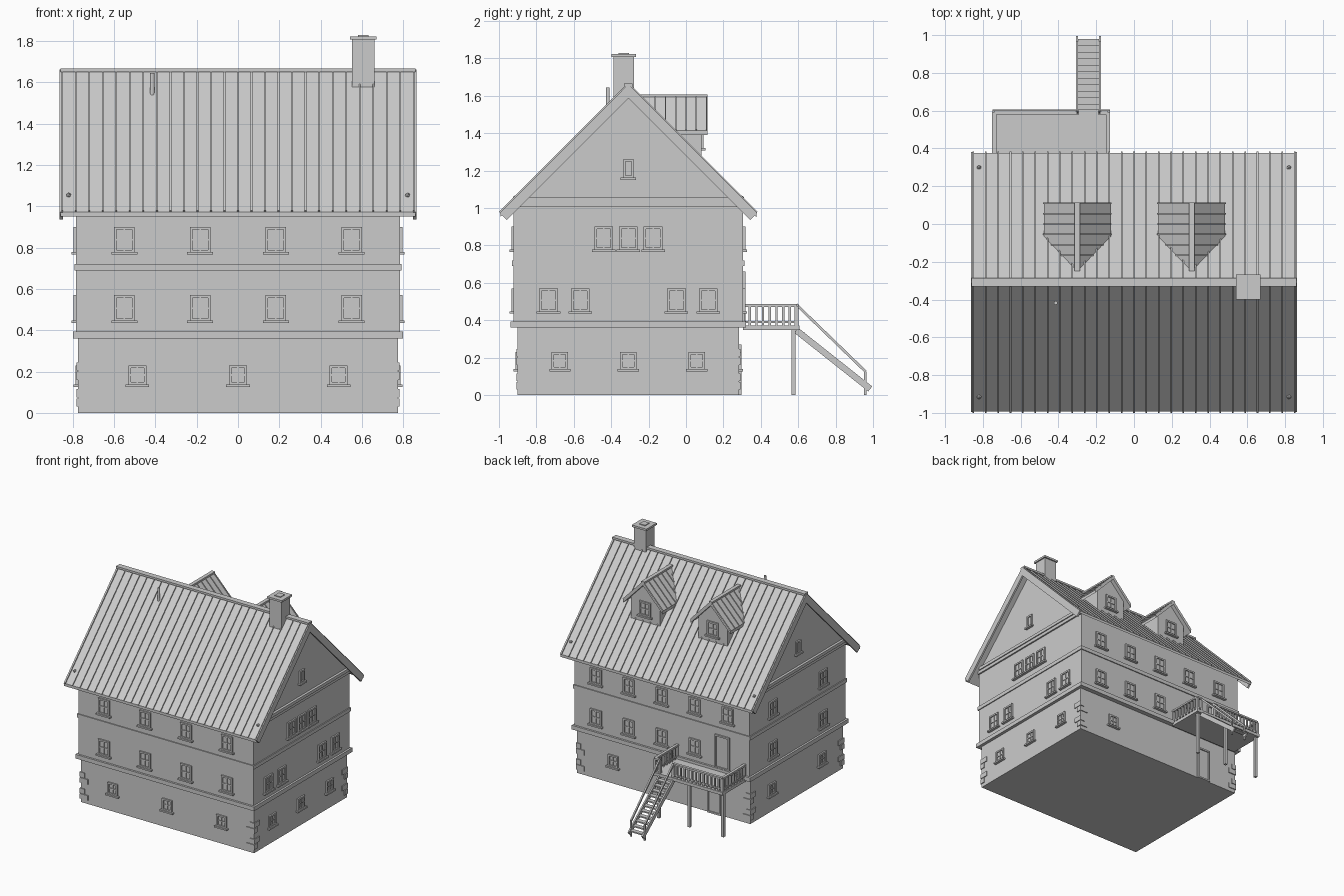
import bpy, bmesh, math
from mathutils import Matrix, Vector

if "Cube" in bpy.data.objects:
    bpy.data.objects.remove(bpy.data.objects["Cube"])

CY, RIDGE = -0.308, 1.658          # house centre line, ridge height (45 degree roof)
HX, HY = 0.783, 0.613              # storey half sizes
BX, BY = 0.774, 0.592              # stone base half sizes
RX, RY = 0.86, 0.685               # roof half sizes


class Part:
    """Collects simple solids into one mesh object."""
    def __init__(self):
        self.bm = bmesh.new()

    def box(self, x, y, z, m=Matrix()):
        c = Vector((sum(x) / 2, sum(y) / 2, sum(z) / 2))
        s = Matrix.Diagonal((x[1] - x[0], y[1] - y[0], z[1] - z[0], 1))
        bmesh.ops.create_cube(self.bm, size=1, matrix=m @ Matrix.Translation(c) @ s)

    def beam(self, p, q, w, h):
        p, q = Vector(p), Vector(q)
        d = q - p
        r = d.to_track_quat('Y', 'Z').to_matrix().to_4x4()
        m = Matrix.Translation((p + q) / 2) @ r
        self.box((-w / 2, w / 2), (-d.length / 2, d.length / 2), (-h / 2, h / 2), m)

    def prism(self, a, b):
        va = [self.bm.verts.new(p) for p in a]
        vb = [self.bm.verts.new(p) for p in b]
        n = len(a)
        self.bm.faces.new(va)
        self.bm.faces.new(vb[::-1])
        for i in range(n):
            j = (i + 1) % n
            self.bm.faces.new((va[i], vb[i], vb[j], va[j]))

    def slab(self, pts, t):
        self.prism(pts, [(x, y, z - t) for x, y, z in pts])

    def done(self, name):
        bmesh.ops.recalc_face_normals(self.bm, faces=self.bm.faces)
        me = bpy.data.meshes.new(name)
        self.bm.to_mesh(me)
        self.bm.free()
        ob = bpy.data.objects.new(name, me)
        bpy.context.collection.objects.link(ob)
        return ob


def roof_z(y):
    return RIDGE - abs(y - CY)


def wall(turn, dist, u=0, z=0, cx=0):
    """Local frame on a wall: x along it, -y outwards. turn 0 front, 1 right, 2 back, 3 left."""
    return (Matrix.Translation((cx, CY, 0)) @ Matrix.Rotation(turn * math.pi / 2, 4, 'Z')
            @ Matrix.Translation((u, -dist, z)))


def window(p, m, w=0.1, h=0.125, cross=True, sill=True):
    a, b, t = w / 2, h / 2, 0.013
    p.box((-a, a), (-0.003, 0.01), (-b, b), m)                       # glass
    for s in (-1, 1):
        e = sorted((s * a, s * (a - t)))
        p.box(e, (-0.012, 0.005), (-b, b), m)
        e = sorted((s * b, s * (b - t)))
        p.box((-a, a), (-0.012, 0.005), e, m)
    if cross:
        p.box((-0.004, 0.004), (-0.009, 0.005), (-b, b), m)
        p.box((-a, a), (-0.009, 0.005), (-0.004, 0.004), m)
    if sill:
        p.box((-a - 0.013, a + 0.013), (-0.022, 0.005), (-b - 0.01, -b + 0.002), m)


# Stone base with corner stones
p = Part()
p.box((-BX, BX), (CY - BY, CY + BY), (0, 0.37))
p.done("stone_base")
p = Part()
for sx in (-1, 1):
    for sy in (-1, 1):
        for i, z in enumerate((0.03, 0.075, 0.16, 0.205)):
            lx, ly = ((0.065, 0.035), (0.035, 0.065))[i % 2]
            x = sorted((sx * (BX + 0.007), sx * (BX - lx)))
            y = sorted((CY + sy * (BY + 0.007), CY + sy * (BY - ly)))
            p.box(x, y, (z, z + 0.04))
p.done("corner_stones")

# Timber storeys with gables
p = Part()
prof = [(-HY, 0.37), (HY, 0.37), (HY, RIDGE - HY - 0.02), (0, RIDGE - 0.02), (-HY, RIDGE - HY - 0.02)]
p.prism([(-HX, CY + y, z) for y, z in prof], [(HX, CY + y, z) for y, z in prof])
p.done("timber_walls")

# Horizontal bands
p = Part()
for z0, z1, e in ((0.36, 0.393, 0.016), (0.69, 0.72, 0.008)):
    p.box((-HX - e, HX + e), (CY - HY - e, CY + HY + e), (z0, z1))
for s in (-1, 1):
    p.box(sorted((s * (HX - 0.01), s * (HX + 0.012))), (CY - HY, CY + HY), (1.005, 1.03))
    p.box(sorted((s * (HX - 0.01), s * (HX + 0.02))), (CY - 0.59, CY + 0.59), (1.03, 1.055))
p.done("wall_bands")

# Windows on all four sides
p = Part()
for z in (0.838, 0.507):
    for u in (-0.55, -0.183, 0.183, 0.55):
        window(p, wall(0, HY, u, z))
    for u in (-0.32, 0.32):
        window(p, wall(3, HX, u, z))
    for u in (-0.59, -0.295, 0, 0.295, 0.59):
        if not (z < 0.6 and u > 0.5):
            window(p, wall(2, HY, u, z))
for u in (-0.132, 0, 0.132):
    window(p, wall(1, HX, u, 0.838))
for u in (-0.427, -0.257, 0.257, 0.427):
    window(p, wall(1, HX, u, 0.507))
for turn, d, us in ((0, BY, (-0.487, 0, 0.487)), (1, BX, (-0.366, 0, 0.366)),
                    (3, BX, (-0.32, 0.32)), (2, BY, (-0.45,))):
    for u in us:
        window(p, wall(turn, d, u, 0.183), 0.088, 0.095)
for turn in (1, 3):
    window(p, wall(turn, HX, 0, 1.21), 0.058, 0.1, False)
p.done("windows")

# Back doors
p = Part()
window(p, wall(2, HY, 0.54, 0.525), 0.13, 0.27, False, False)
window(p, wall(2, BY, 0.455, 0.135), 0.12, 0.27, False, False)
p.done("doors")

# Main roof, seams, ridge cap
p, q = Part(), Part()
for s in (-1, 1):
    ye, ze = CY + s * RY, RIDGE - RY
    p.slab([(-RX, CY, RIDGE), (RX, CY, RIDGE), (RX, ye, ze), (-RX, ye, ze)], 0.022)
    for i in range(27):
        x = -0.85 + i * 1.7 / 26
        q.beam((x, CY, RIDGE), (x, ye, ze), 0.008, 0.018)
    q.beam((-RX, CY + s * 0.008, RIDGE), (RX, CY + s * 0.008, RIDGE), 0.03, 0.016)
p.done("main_roof")
q.done("roof_seams")

# Barge boards
p = Part()
c = [(-RY - 0.003, RIDGE - RY), (0, RIDGE + 0.004), (RY + 0.003, RIDGE - RY),
     (RY - 0.034, RIDGE - RY - 0.038), (0, RIDGE - 0.072), (-RY + 0.034, RIDGE - RY - 0.038)]
for s in (-1, 1):
    p.prism([(s * (RX - 0.012), CY + y, z) for y, z in c], [(s * (RX + 0.003), CY + y, z) for y, z in c])
p.done("barge_boards")

# Small round beam tips at the roof corners
p = Part()
for x in (-0.82, 0.82):
    for y in (-0.607, 0.607):
        bmesh.ops.create_icosphere(p.bm, subdivisions=1, radius=0.013,
                                   matrix=Matrix.Translation((x, CY + y, 1.053)))
p.done("beam_tips")

# Dormers on the back slope
walls, roofs, seams, wins = Part(), Part(), Part(), Part()
for x0 in (-0.3, 0.305):
    top, low, w, yf, y0 = 1.6, 1.415, 0.177, 0.115, 0.082
    f = [(-0.13, 1.25), (0.13, 1.25), (0.13, 1.45), (0, 1.585), (-0.13, 1.45)]
    walls.prism([(x0 + x, y0, z) for x, z in f],
                [(x0 + x, min(y0 - 0.001, CY + RIDGE - z), z - 0.01) for x, z in f])
    for s in (-1, 1):
        roofs.slab([(x0, yf, top), (x0 + s * w, yf, low), (x0 + s * w, CY + RIDGE - low, low),
                    (x0, CY + RIDGE - top, top)], 0.025)
        for y in (0.11, 0.055, 0, -0.055, -0.11, -0.165):
            ze = max(low, roof_z(y))
            seams.beam((x0, y, top), (x0 + s * w * (top - ze) / (top - low), y, ze), 0.007, 0.014)
    seams.beam((x0, yf, top), (x0, CY + RIDGE - top, top), 0.03, 0.014)
    window(wins, wall(2, y0 - CY, 0, 1.375, x0), 0.1, 0.115)
walls.done("dormer_walls")
roofs.done("dormer_roofs")
seams.done("dormer_seams")
wins.done("dormer_windows")

# Chimney and vent pipe
p = Part()
p.box((0.552, 0.66), (-0.388, -0.278), (1.57, 1.81))
p.box((0.541, 0.671), (-0.399, -0.267), (1.806, 1.822))
p.box((0.58, 0.632), (-0.36, -0.306), (1.82, 1.828))
p.done("chimney")
p = Part()
bmesh.ops.create_cone(p.bm, cap_ends=True, segments=12, radius1=0.01, radius2=0.01, depth=0.12,
                      matrix=Matrix.Translation((-0.415, -0.418, 1.585)))
p.done("vent_pipe")

# Deck on three posts
DX0, DX1, DY0, DY1 = -0.75, -0.128, CY + HY, 0.606
p = Part()
p.box((DX0, DX1), (DY0, DY1), (0.347, 0.372))
for x in (-0.735, -0.435, -0.16):
    p.box((x - 0.011, x + 0.011), (0.564, 0.586), (0, 0.35))
p.done("deck")

# Deck railing
p = Part()
X0, X1, Y1, SX0, SX1 = DX0 + 0.01, DX1 - 0.01, DY1 - 0.015, -0.302, -0.18
for a, b in (((X0, DY0), (X0, Y1)), ((X0, Y1), (SX0, Y1)), ((SX1, Y1), (X1, Y1)), ((X1, DY0), (X1, Y1))):
    p.beam((*a, 0.478), (*b, 0.478), 0.022, 0.014)
    p.beam((*a, 0.39), (*b, 0.39), 0.012, 0.01)
    a, b = Vector(a), Vector(b)
    n = max(1, round((b - a).length / 0.035))
    for i in range(n + 1):
        v = a.lerp(b, i / n)
        r = 0.01 if i in (0, n) else 0.006
        p.box((v.x - r, v.x + r), (v.y - r, v.y + r), (0.37, 0.475))
p.done("deck_railing")

# Stairs with handrails
p, q = Part(), Part()
for x in (SX0, SX1):
    p.beam((x, 0.59, 0.345), (x, 0.985, 0.032), 0.012, 0.034)
    q.beam((x, 0.59, 0.483), (x, 0.96, 0.125), 0.012, 0.014)
    q.box((x - 0.006, x + 0.006), (0.953, 0.965), (0, 0.125))
for i in range(11):
    t = (i + 0.5) / 11
    y, z = 0.6 + 0.38 * t, 0.342 - 0.305 * t
    p.box((SX0, SX1), (y - 0.018, y + 0.018), (z - 0.005, z + 0.005))
p.done("stairs")
q.done("stair_handrails")
